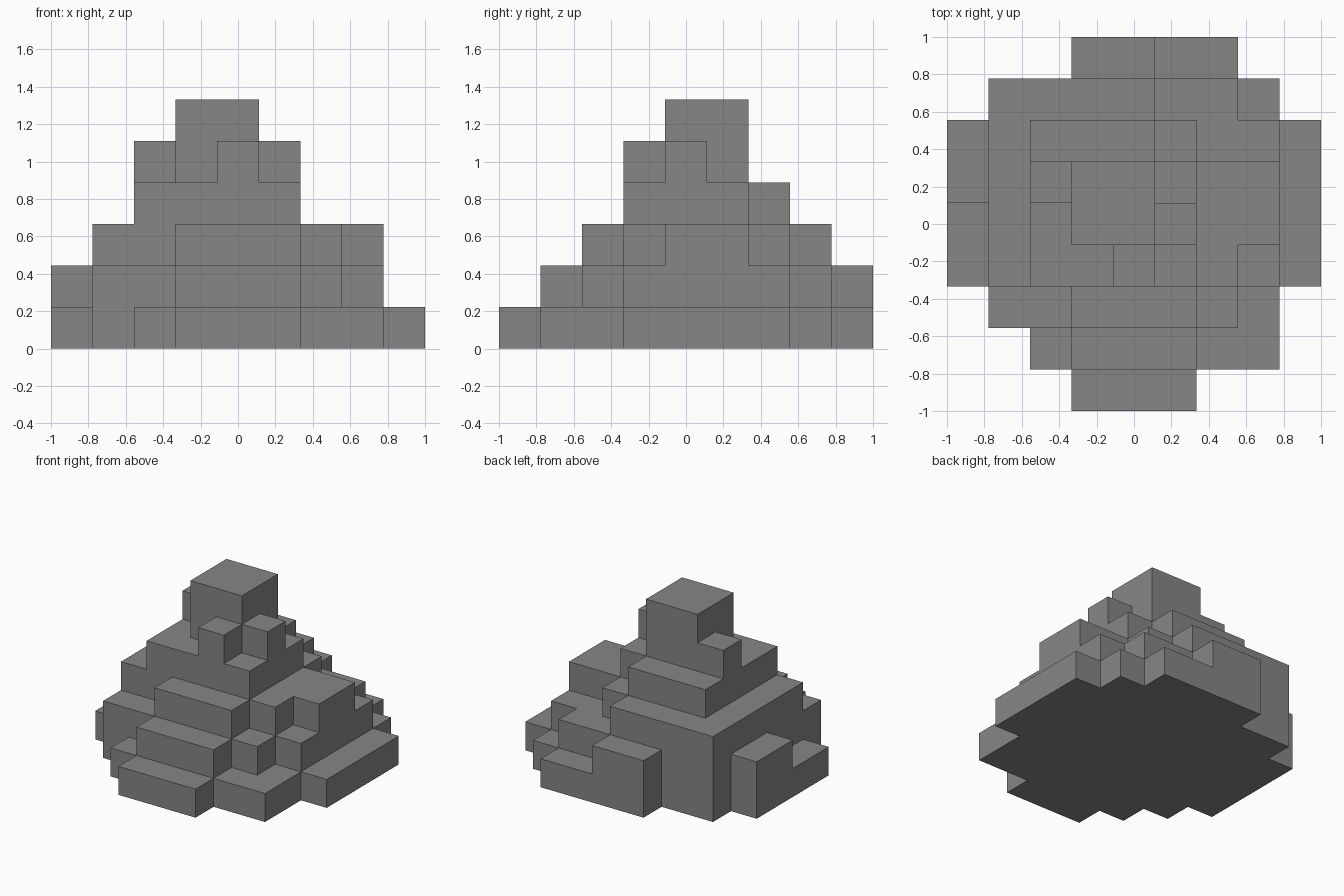
import bpy
import bmesh

cube = bpy.data.objects.get("Cube")
if cube:
    bpy.data.objects.remove(cube, do_unlink=True)

# Stone heights in blocks: each row runs along x, rows go from front to back
HEIGHTS = (
    "...111...",
    "..122211.",
    ".2233321.",
    "134454321",
    "134665331",
    "235664331",
    "234443221",
    ".3333221.".replace(".3", ".3", 1),
    "...2211..",
)
N = len(HEIGHTS)
BLOCK = 2 / N


def height(x, y):
    if 0 <= x < N and 0 <= y < N and HEIGHTS[y][x] != ".":
        return int(HEIGHTS[y][x])
    return 0


# Flat stone colour
stone = bpy.data.materials.new("stone_grey")
stone.use_nodes = True
grey = (0.24, 0.24, 0.24, 1)
stone.diffuse_color = grey
stone.node_tree.nodes["Principled BSDF"].inputs["Base Color"].default_value = grey

bm = bmesh.new()


def quad(*corners):
    bm.faces.new([bm.verts.new((x * BLOCK - 1, y * BLOCK - 1, z * BLOCK))
                  for x, y, z in corners])


# Outer skin of the stacked blocks: top, base and exposed walls of each column
for y in range(N):
    for x in range(N):
        h = height(x, y)
        if not h:
            continue
        ring = [(x, y), (x + 1, y), (x + 1, y + 1), (x, y + 1)]
        quad(*[(a, b, h) for a, b in ring])
        quad(*[(a, b, 0) for a, b in reversed(ring)])
        for i, (dx, dy) in enumerate([(0, -1), (1, 0), (0, 1), (-1, 0)]):
            a, b = ring[i], ring[(i + 1) % 4]
            for z in range(height(x + dx, y + dy), h):
                quad((*a, z), (*b, z), (*b, z + 1), (*a, z + 1))

# Weld the blocks and merge coplanar faces into clean slabs
bmesh.ops.remove_doubles(bm, verts=bm.verts, dist=BLOCK / 100)
bmesh.ops.dissolve_limit(bm, angle_limit=0.01, verts=bm.verts, edges=bm.edges)

mesh = bpy.data.meshes.new("stepped_rock")
bm.to_mesh(mesh)
bm.free()
mesh.materials.append(stone)
rock = bpy.data.objects.new("stepped_rock", mesh)
bpy.context.collection.objects.link(rock)
